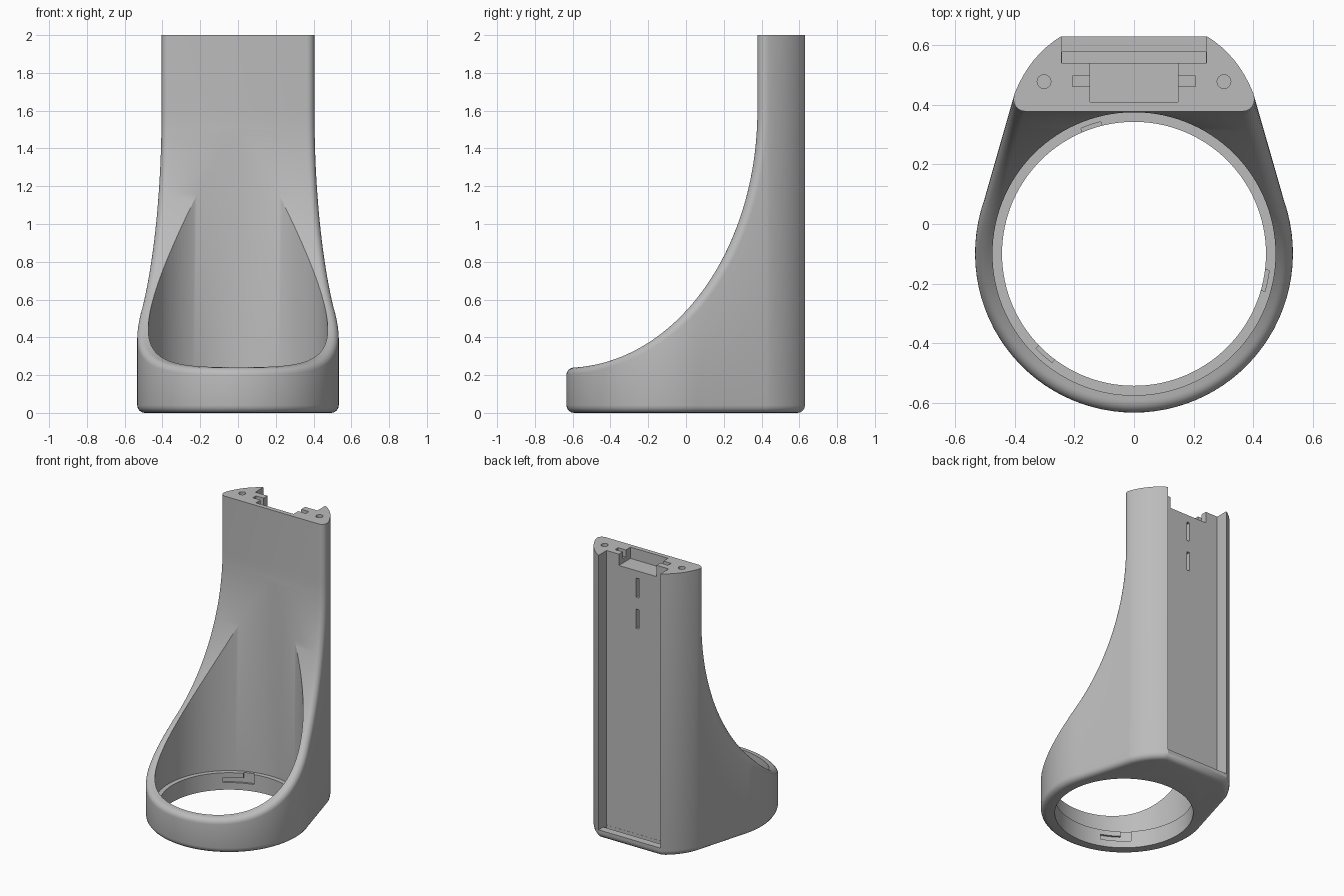
import bpy, bmesh, math
from mathutils import Vector

cube = bpy.data.objects.get("Cube")
if cube:
    bpy.data.objects.remove(cube)

# Main dimensions
RING_Y, RING_R, BORE_R, LIP_R = -0.1, 0.533, 0.475, 0.443
FACE_Y, TOP, EDGE = 0.378, 2.0, 0.04
SWEEP_Z, SWEEP_A, SWEEP_B = 1.6, 1.011, 1.36
TANGENT = math.radians(16)
CORNER = Vector((0.4, 0.44, 0))
BACK = Vector((0.245, 0.63, 0))

grey = bpy.data.materials.new("plain grey")
grey.use_nodes = True
grey.diffuse_color = (0.5, 0.5, 0.5, 1)
grey.node_tree.nodes["Principled BSDF"].inputs["Base Color"].default_value = (0.5, 0.5, 0.5, 1)


def make_object(name, bm):
    bmesh.ops.recalc_face_normals(bm, faces=bm.faces)
    mesh = bpy.data.meshes.new(name)
    bm.to_mesh(mesh)
    bm.free()
    mesh.materials.append(grey)
    obj = bpy.data.objects.new(name, mesh)
    bpy.context.collection.objects.link(obj)
    return obj


def side_at(y):
    """Outline point and outward normal of the right side at depth y."""
    s = max(-1, min(1, (y - RING_Y) / RING_R))
    if s < math.sin(TANGENT):
        a = math.asin(s)
        return math.cos(a) * RING_R, Vector((math.cos(a), s, 0))
    n = Vector((math.cos(TANGENT), math.sin(TANGENT), 0))
    return CORNER.x + (CORNER.y - y) * math.tan(TANGENT), n


def foot(p, n):
    """Rounded bottom edge below a wall point."""
    return [Vector((p.x, p.y, 0)) - n * EDGE * (1 - math.sin(a)) + Vector((0, 0, EDGE * (1 - math.cos(a))))
            for a in [math.pi / 2 * i / 4 for i in range(5)]]


def rim(phi, z=None):
    """Rounded rim where the swept front meets the side, then on to the middle."""
    y = -SWEEP_A + FACE_Y + SWEEP_A * math.sin(phi)
    x, ns = side_at(y)
    top_n = Vector((0, -math.sin(phi) / SWEEP_A, math.cos(phi) / SWEEP_B)).normalized()
    if z is None:
        z = SWEEP_Z - SWEEP_B * math.cos(phi)
    centre = Vector((x, y, z)) - (ns + top_n) * EDGE / (1 + ns.dot(top_n))
    pts = [centre + ns.slerp(top_n, i / 6) * EDGE for i in range(7)]
    for p in pts:
        p.x = max(p.x, 0)
    return pts + [Vector((0, pts[-1].y, pts[-1].z))], ns


# Half of the body, built as upright columns around the outline
bm = bmesh.new()


def verts(points):
    return [bm.verts.new(p) for p in points]


def bridge(a, b):
    for i in range(len(a) - 1):
        bm.faces.new((a[i], b[i], b[i + 1], a[i + 1]))


phis = []
for i in range(29):
    a = -math.pi / 2 + (TANGENT + math.pi / 2) * i / 28
    y = RING_Y + RING_R * math.sin(a)
    phis.append(math.asin(max(0, min(1, (y - FACE_Y) / SWEEP_A + 1))))
first = phis[-1]
phis += [first + (math.pi / 2 - first) * i / 28 for i in range(1, 29)]

feet, columns = [], []
for phi in phis:
    pts, n = rim(phi)
    feet.append(verts(foot(pts[0], n)))
    columns.append(verts(pts))
for i in range(len(phis) - 1):
    bridge(feet[i] + columns[i], feet[i + 1] + columns[i + 1])
mast_top = verts(rim(math.pi / 2, TOP)[0])
bridge(columns[-1], mast_top)

# Curved back corner and flat back
control = Vector((0.35, 0.565, 0))
back_cols = []
for i in range(9):
    t = i / 8
    p = CORNER * (1 - t) ** 2 + control * 2 * t * (1 - t) + BACK * t * t
    d = (control - CORNER) * (1 - t) + (BACK - control) * t
    n = Vector((d.y, -d.x, 0)).normalized()
    if i == 8:
        n = Vector((n.x, 1, 0))
    back_cols.append((p, n))
back_cols.append((Vector((0, BACK.y, 0)), Vector((0, 1, 0))))
back_tops = []
for p, n in back_cols:
    low = verts(foot(p, n))
    top = bm.verts.new((p.x, p.y, TOP))
    bridge(feet[-1], low)
    if back_tops:
        bm.faces.new((feet[-1][-1], low[-1], top, back_tops[-1]))
    else:
        bm.faces.new((feet[-1][-1], low[-1], top, mast_top[0], columns[-1][0]))
    feet.append(low)
    back_tops.append(top)
bm.faces.new(mast_top[::-1] + back_tops)
bm.faces.new([f[0] for f in feet])

# Mirror to the whole body
half = bm.verts[:] + bm.edges[:] + bm.faces[:]
copy = bmesh.ops.duplicate(bm, geom=half)["geom"]
for v in copy:
    if isinstance(v, bmesh.types.BMVert):
        v.co.x = -v.co.x
bmesh.ops.remove_doubles(bm, verts=bm.verts, dist=0.0002)
bmesh.ops.dissolve_degenerate(bm, edges=bm.edges, dist=0.0001)
body = make_object("holder_body", bm)


def cut(bm):
    """Subtract a cutter from the body."""
    cutter = make_object("cutter", bm)
    cutter.hide_render = True
    mod = body.modifiers.new("cut", 'BOOLEAN')
    mod.operation, mod.solver, mod.object = 'DIFFERENCE', 'EXACT', cutter
    bpy.context.view_layer.objects.active = body
    bpy.ops.object.modifier_apply(modifier=mod.name)
    bpy.data.objects.remove(cutter)


def cut_box(x, y0, y1, z0, z1):
    bm = bmesh.new()
    bmesh.ops.create_cube(bm, size=1)
    for v in bm.verts:
        v.co = (v.co.x * 2 * x, y0 + (v.co.y + 0.5) * (y1 - y0), z0 + (v.co.z + 0.5) * (z1 - z0))
    cut(bm)


def cut_prism(outline, z0, z1):
    bm = bmesh.new()
    face = bm.faces.new([bm.verts.new((x, y, z0)) for x, y in outline])
    new = bmesh.ops.extrude_face_region(bm, geom=[face])["geom"]
    bmesh.ops.translate(bm, vec=(0, 0, z1 - z0), verts=[v for v in new if isinstance(v, bmesh.types.BMVert)])
    cut(bm)


def arc(r, a0, a1, n, cx=0, cy=RING_Y):
    angles = [math.radians(a0 + (a1 - a0) * i / n) for i in range(n + 1)]
    return [(cx + r * math.cos(a), cy + r * math.sin(a)) for a in angles]


# Bore, lip opening and three twist-lock grooves
cut_prism(arc(BORE_R, 0, 360, 120)[:-1], 0.12, 1.9)
cut_prism(arc(LIP_R, 0, 360, 120)[:-1], -0.1, 0.3)
for start in (-16, 104, 224):
    for span, z0, z1 in ((26, 0.05, 0.085), (9, 0.051, 0.15)):
        cut_prism(arc(0.457, start, start + span, 8) + arc(0.42, start + span, start, 8), z0, z1)

# Rear mounting channel with a sill, top pocket and pin channel
cut_box(0.243, 0.54, 0.8, 0.06, 2.2)
cut_box(0.242, 0.541, 0.577, 0.03, 0.2)
cut_box(0.147, 0.41, 0.56, 1.92, 2.1)
cut_box(0.207, 0.462, 0.496, 1.95, 2.1)

# Pin holes in the top
for x in (-0.302, 0.302):
    cut_prism(arc(0.023, 0, 360, 24, x, 0.478)[:-1], 1.9, 2.1)

# Keyed screw holes in the channel
for z in (1.58, 1.8):
    bm = bmesh.new()
    bmesh.ops.create_cone(bm, cap_ends=True, segments=32, radius1=0.045, radius2=0.045, depth=0.16)
    for v in bm.verts:
        v.co = (v.co.x, 0.54 + v.co.z, z + v.co.y)
    cut(bm)
    cut_box(0.012, 0.5, 0.6, z - 0.068, z + 0.068)

bpy.ops.object.select_all(action='DESELECT')
body.select_set(True)
bpy.context.view_layer.objects.active = body
bpy.ops.object.shade_smooth_by_angle(angle=math.radians(30))
